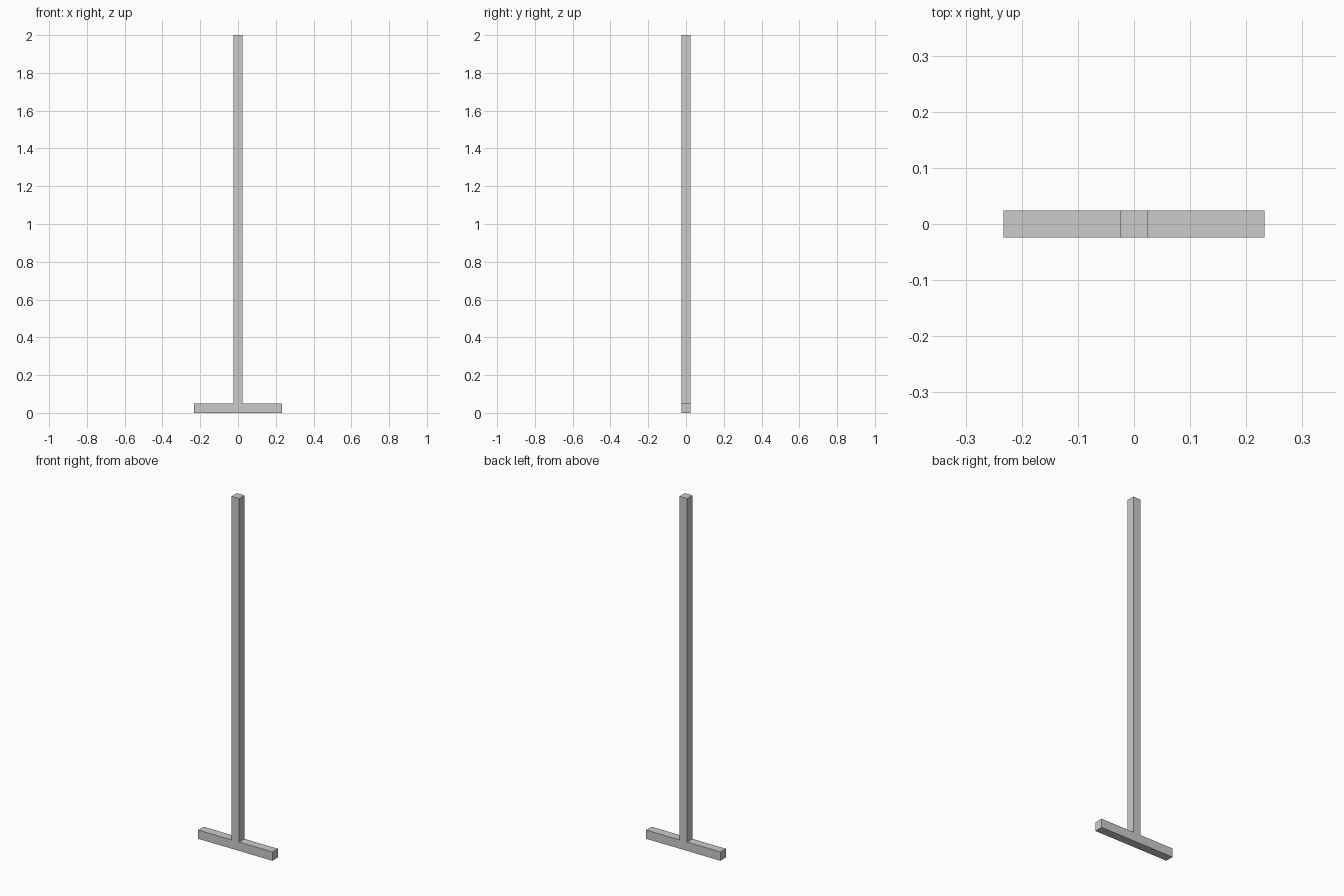
import bpy, bmesh

if "Cube" in bpy.data.objects:
    bpy.data.objects.remove(bpy.data.objects["Cube"])

HALF = 0.024      # half thickness of the square bar
FOOT = 0.233      # half length of the foot
FOOT_TOP = 0.05
HEIGHT = 2.0

# Inverted-T outline in the xz plane: right half, then mirrored
right = [(FOOT, 0), (FOOT, FOOT_TOP), (HALF, FOOT_TOP), (HALF, HEIGHT)]
outline = right + [(-x, z) for x, z in reversed(right)]

# Post and foot: one continuous profile extruded through its depth
bm = bmesh.new()
face = bm.faces.new([bm.verts.new((x, -HALF, z)) for x, z in outline])
result = bmesh.ops.extrude_face_region(bm, geom=[face])
back = [g for g in result["geom"] if isinstance(g, bmesh.types.BMVert)]
bmesh.ops.translate(bm, verts=back, vec=(0, 2 * HALF, 0))

bmesh.ops.recalc_face_normals(bm, faces=bm.faces)

mesh = bpy.data.meshes.new("post_with_foot")
bm.to_mesh(mesh)
bm.free()
bpy.context.collection.objects.link(bpy.data.objects.new("post_with_foot", mesh))
